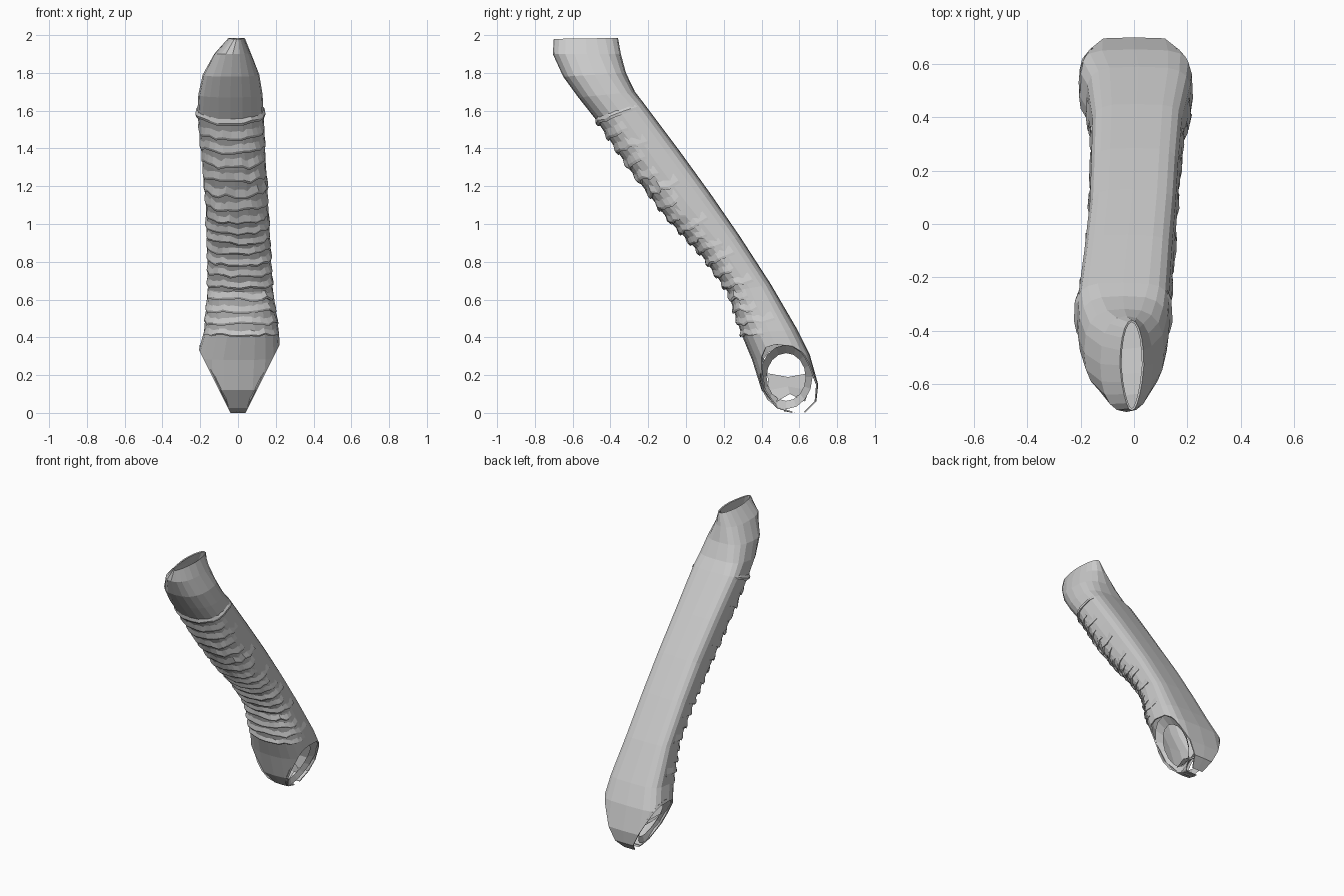
import bpy, bmesh, math, random
from mathutils import Vector

if "Cube" in bpy.data.objects:
    bpy.data.objects.remove(bpy.data.objects["Cube"])

random.seed(4)

# Stations down the leaning sleeve: front y, z, back y, z, centre x, half width
ST = [
    (-.70, 1.98, -.36, 1.985, -.008, .045),
    (-.705, 1.90, -.345, 1.90, -.028, .098),
    (-.65, 1.78, -.318, 1.80, -.037, .15),
    (-.57, 1.67, -.27, 1.70, -.04, .17),
    (-.475, 1.55, -.22, 1.635, -.04, .175),
    (-.295, 1.285, -.04, 1.395, -.022, .168),
    (-.10, 1.03, .13, 1.16, -.005, .165),
    (.075, .845, .285, .935, .003, .167),
    (.222, .64, .45, .68, .012, .172),
    (.292, .42, .59, .44, .018, .198),
    (.35, .28, .655, .31, .004, .222),
    (.40, .12, .70, .15, 0, .21),
    (.48, .025, .69, .06, 0, .20),
    (.56, 0, .63, 0, 0, .20),
]


def power(v, e):
    return math.copysign(abs(v) ** e, v)


def surface(t, a, off=0.0):
    """Point on the sleeve: t along the stations, a = 0 at the front."""
    i = min(int(t), len(ST) - 2)
    f = t - i
    fy, fz, by, bz, cx, w = [p + (q - p) * f for p, q in zip(ST[i], ST[i + 1])]
    # round front, boxy back that rounds off towards the top
    e = .85 if math.cos(a) > 0 else max(.5, .95 - .11 * t)
    u, v = power(math.sin(a), e), -power(math.cos(a), e)
    if t < 1:                                    # pointed front of the top rim
        u *= 1 - .35 * (1 - t) * max(0, math.cos(a))
    axis = Vector((0, (by - fy) / 2, (bz - fz) / 2))
    d = axis.normalized()
    c = Vector((cx, (fy + by) / 2, (fz + bz) / 2))
    return (c + Vector((u * (w + off), 0, 0)) + axis * v + d * (-math.cos(a) * off))


def add_mesh(name, rows, closed):
    bm = bmesh.new()
    vs = [[bm.verts.new(p) for p in r] for r in rows]
    for r, s in zip(vs, vs[1:]):
        n = len(r)
        for j in range(n if closed else n - 1):
            k = (j + 1) % n
            bm.faces.new((r[j], r[k], s[k], s[j]))
    bmesh.ops.recalc_face_normals(bm, faces=bm.faces)
    me = bpy.data.meshes.new(name)
    bm.to_mesh(me)
    bm.free()
    ob = bpy.data.objects.new(name, me)
    bpy.context.collection.objects.link(ob)
    return ob


# Hollow sleeve, open at both ends
N = 20
sleeve = add_mesh("sleeve", [[surface(t, 2 * math.pi * j / N) for j in range(N)]
                             for t in range(len(ST))], True)

# Slanted openings on both sides of the lower end
bm = bmesh.new()
bm.from_mesh(sleeve.data)
for s in (1, -1):
    bmesh.ops.bisect_plane(bm, geom=bm.verts[:] + bm.edges[:] + bm.faces[:],
                           plane_co=(s * .04, 0, 0), plane_no=(s, 0, -.5),
                           clear_outer=True)
bm.normal_update()
bm.to_mesh(sleeve.data)
bm.free()
wall = sleeve.modifiers.new("wall", 'SOLIDIFY')
wall.thickness = .008
wall.offset = -1

# Uneven wrinkle ribs wrapping the front of the sleeve
RIBS, M = 18, 14
for k in range(RIBS):
    t = 4 + 5 * k / (RIBS - 1)
    reach = math.radians(118 if k == 0 else random.uniform(70, 100))
    wob = [random.uniform(-.04, .04) for _ in range(M + 1)]
    lift = [random.uniform(.6, 1.2) for _ in range(M + 1)]
    rows = []
    for dt, off in ((-.12, -.004), (.03, .013), (.08, .011), (.07, -.005)):
        row = []
        for j in range(M + 1):
            a = reach * (2 * j / M - 1)
            fade = 1 - .7 * abs(2 * j / M - 1) ** 4
            row.append(surface(t + dt + wob[j], a, off * lift[j] * fade))
        rows.append(row)
    add_mesh(f"wrinkle_{k + 1}", rows, False)

# Folded lining seen through the side openings
add_mesh("lining_fold", [
    [(-.12, .43, .21), (-.12, .54, .19), (-.12, .65, .21)],
    [(-.02, .44, .12), (-.02, .54, .14), (-.02, .65, .12)],
    [(.05, .48, .06), (.05, .55, .10), (.05, .63, .06)],
], False)

# Inner rims narrowing each side opening
for s, name in ((1, "right_rim"), (-1, "left_rim")):
    rows = []
    for r, inset in ((.155, 0), (.115, .03)):
        row = []
        for j in range(16):
            a = 2 * math.pi * j / 16
            z = .19 + r * 1.1 * math.sin(a)
            row.append((s * (.035 + .48 * z - inset), .53 + r * .9 * math.cos(a), z))
        rows.append(row)
    add_mesh(name, rows, True)

# Small base cap at the tip, standing on the ground
add_mesh("tip_cap", [[(-.04, .52, .012), (0, .52, .008), (.04, .52, .012)],
                     [(-.04, .58, 0), (0, .58, 0), (.04, .58, 0)]], False)
